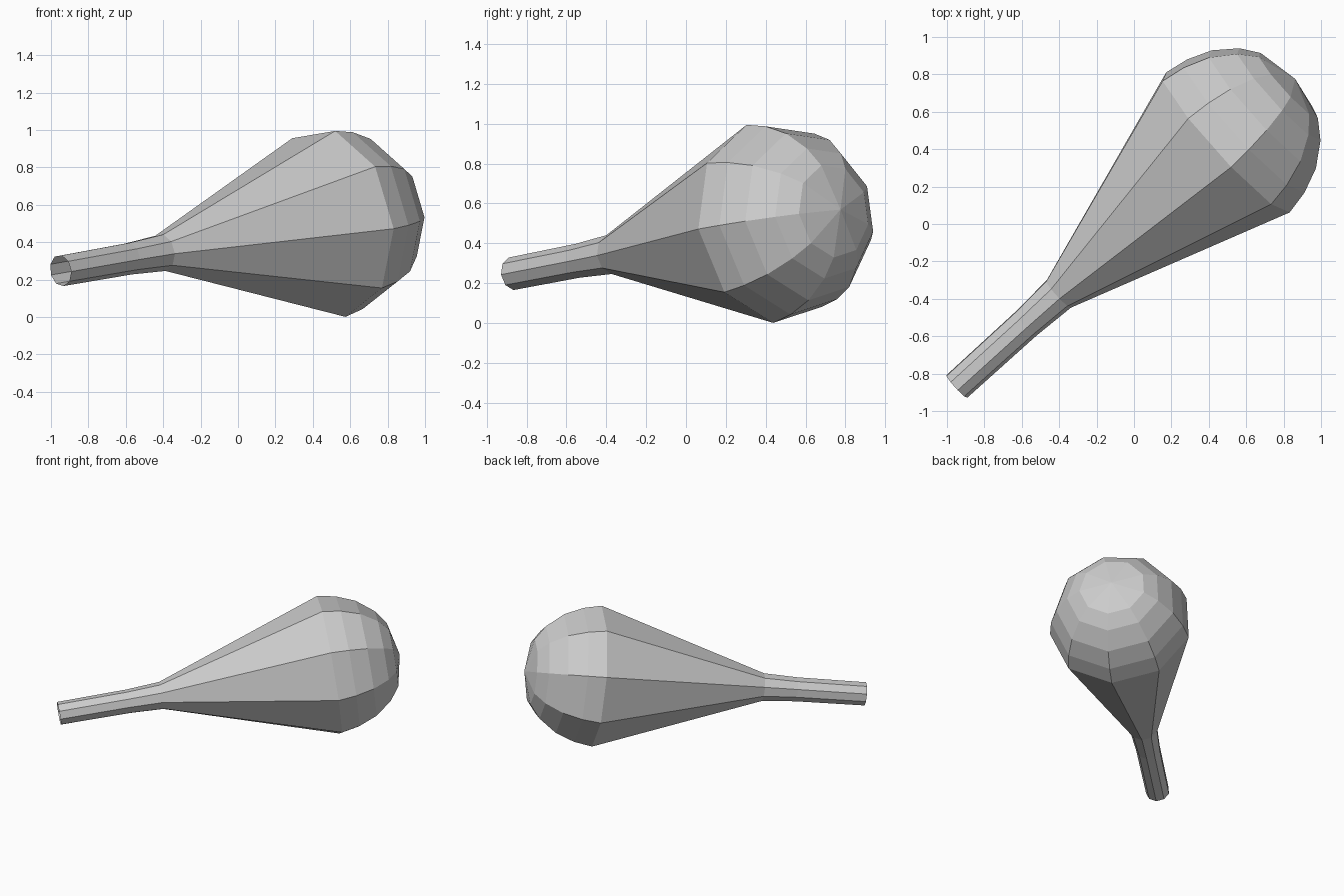
import bpy, bmesh, math
from mathutils import Vector

if "Cube" in bpy.data.objects:
    bpy.data.objects.remove(bpy.data.objects["Cube"])

SIDES = 9
start = Vector((-0.948, -0.867, 0.248))      # centre of the open neck end
bulb = Vector((0.487, 0.436, 0.503))         # centre of the widest ring
axis = (bulb - start).normalized()
length = (bulb - start).length
u = Vector((0.677, -0.732, -0.061))          # direction of one lengthwise edge
u = (u - axis * u.dot(axis)).normalized()
v = axis.cross(u)

# (radius, distance along axis): neck, flare, rounded head
profile = [(0.084, 0), (0.087, 0.50), (0.10, 0.74), (0.51, length),
           (0.485, length + 0.131), (0.43, length + 0.265),
           (0.335, length + 0.386), (0.237, length + 0.457)]

bm = bmesh.new()
rings = []
for r, t in profile:
    ring = []
    for i in range(SIDES):
        a = math.tau * i / SIDES
        ring.append(bm.verts.new(start + axis * t + (u * math.cos(a) + v * math.sin(a)) * r))
    rings.append(ring)

# side walls
for lo, hi in zip(rings, rings[1:]):
    for i in range(SIDES):
        j = (i + 1) % SIDES
        bm.faces.new((lo[i], lo[j], hi[j], hi[i]))

# triangle fan closing the head; the neck end stays open
tip = bm.verts.new(start + axis * (length + 0.51))
for i in range(SIDES):
    bm.faces.new((rings[-1][i], rings[-1][(i + 1) % SIDES], tip))

mesh = bpy.data.meshes.new("bulb_with_neck")
bm.to_mesh(mesh)
bm.free()
bpy.context.collection.objects.link(bpy.data.objects.new("bulb_with_neck", mesh))
